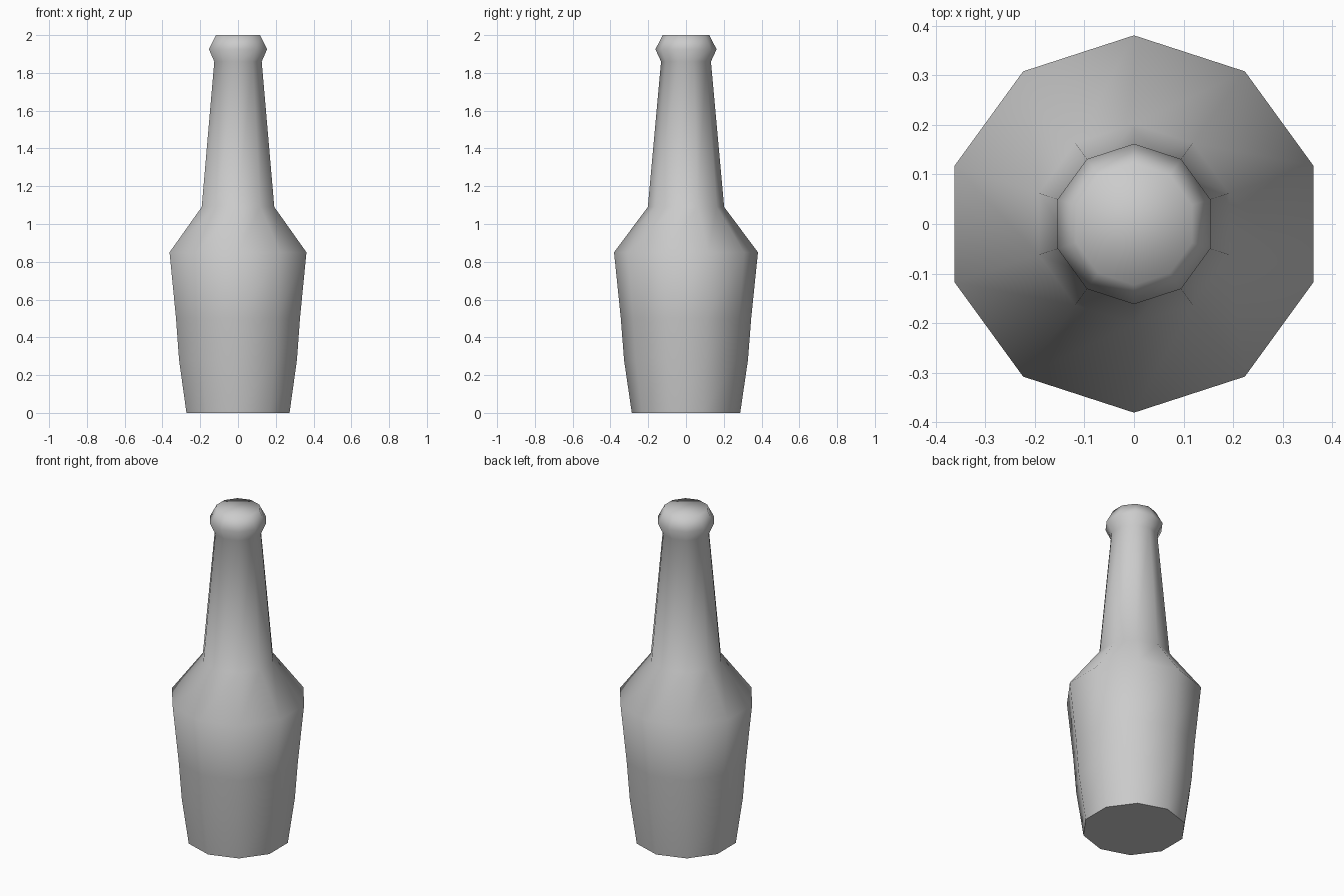
import bpy, bmesh, math

if "Cube" in bpy.data.objects:
    bpy.data.objects.remove(bpy.data.objects["Cube"])

SIDES = 10
# Outer profile from base to lip: (radius, height)
PROFILE = [(0.287, 0), (0.328, 0.28), (0.345, 0.5), (0.381, 0.85),
           (0.202, 1.09), (0.132, 1.86), (0.162, 1.925), (0.123, 2.0)]

bm = bmesh.new()

# Ten-sided rings, with corners on the front and back
rings = []
for r, z in PROFILE:
    angles = [math.pi / 2 + 2 * math.pi * i / SIDES for i in range(SIDES)]
    rings.append([bm.verts.new((r * math.cos(a), r * math.sin(a), z)) for a in angles])

# Walls
for low, high in zip(rings, rings[1:]):
    for i in range(SIDES):
        j = (i + 1) % SIDES
        bm.faces.new((low[i], low[j], high[j], high[i]))

# Base and top caps
bm.faces.new(rings[0][::-1])
bm.faces.new(rings[-1])

mesh = bpy.data.meshes.new("bottle")
bm.to_mesh(mesh)
bm.free()
bottle = bpy.data.objects.new("bottle", mesh)
bpy.context.collection.objects.link(bottle)

# Smooth body and lip, crisp base edge
bpy.context.view_layer.objects.active = bottle
bottle.select_set(True)
bpy.ops.object.shade_smooth_by_angle(angle=math.radians(75))
